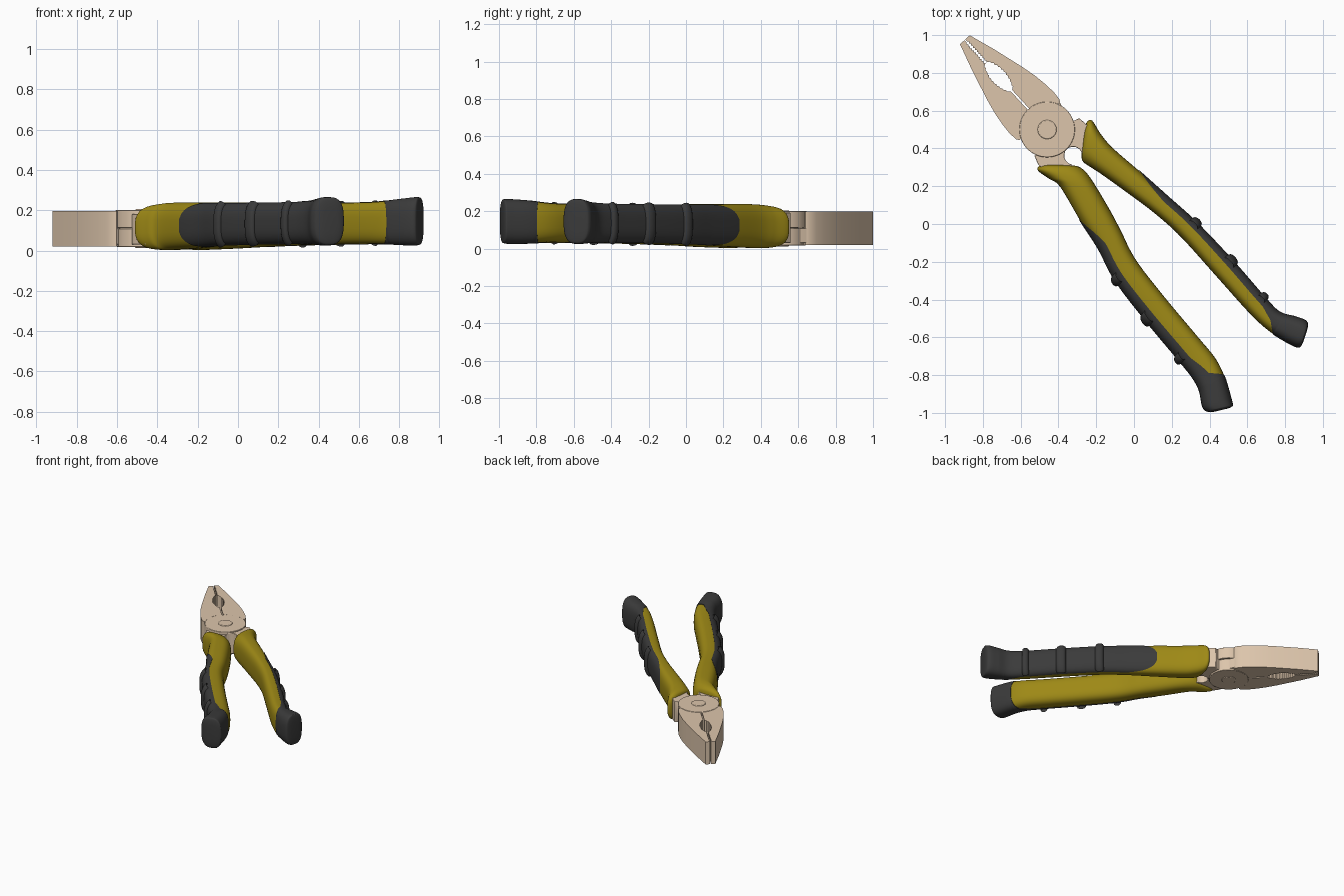
import bpy, bmesh
from math import sin, cos, acos, pi, sqrt, radians
from mathutils import Vector

if "Cube" in bpy.data.objects:
    bpy.data.objects.remove(bpy.data.objects["Cube"])

def material(name, rgb):
    m = bpy.data.materials.new(name)
    m.diffuse_color = (*rgb, 1)
    m.use_nodes = True
    m.node_tree.nodes["Principled BSDF"].inputs["Base Color"].default_value = m.diffuse_color
    return m

STEEL = material("steel", (0.72, 0.56, 0.41))
YELLOW = material("yellow_rubber", (0.34, 0.25, 0.008))
DARK = material("dark_rubber", (0.043, 0.043, 0.043))

def finish(name, bm, mat, bevel=0, angle=35):
    bmesh.ops.remove_doubles(bm, verts=bm.verts, dist=0.0003)
    bmesh.ops.recalc_face_normals(bm, faces=bm.faces)
    me = bpy.data.meshes.new(name)
    bm.to_mesh(me)
    bm.free()
    ob = bpy.data.objects.new(name, me)
    bpy.context.collection.objects.link(ob)
    me.materials.append(mat)
    if bevel:
        b = ob.modifiers.new("bevel", 'BEVEL')
        b.width, b.segments, b.limit_method = bevel, 2, 'ANGLE'
    bpy.ops.object.select_all(action='DESELECT')
    ob.select_set(True)
    bpy.context.view_layer.objects.active = ob
    bpy.ops.object.shade_smooth_by_angle(angle=radians(angle))
    return ob

def plate(name, pts, z0, z1, bevel=0):
    """Flat outline extruded from z0 to z1."""
    bm = bmesh.new()
    lo = [bm.verts.new((x, y, z0)) for x, y in pts]
    hi = [bm.verts.new((x, y, z1)) for x, y in pts]
    bm.faces.new(lo)
    bm.faces.new(hi)
    for k in range(len(pts)):
        j = (k + 1) % len(pts)
        bm.faces.new((lo[k], lo[j], hi[j], hi[k]))
    return finish(name, bm, STEEL, bevel)

def spline(rows, t):
    """Catmull-Rom through rows of numbers."""
    n = len(rows) - 1
    i = min(int(t), n - 1)
    u = t - i
    a, b, c, d = (Vector(rows[min(max(k, 0), n)]) for k in range(i - 1, i + 3))
    return (b * 2 + (c - a) * u + (a * 2 - b * 5 + c * 4 - d) * u**2
            + (b * 3 - a - c * 3 + d) * u**3) / 2

def lerp(keys, t):
    for (a, va), (b, vb) in zip(keys, keys[1:]):
        if t <= b:
            return va + (vb - va) * max(0, t - a) / (b - a)
    return keys[-1][1]

HEIGHT = [(h, 0) for h in (.09, .108, .116, .117, .114, .109, .105,
                           .103, .103, .106, .113, .117, .112)]
P = 2.8   # roundness of the grip section

def loft(name, rail, t0, t1, mat, cover, inflate, steps, n=40):
    """Sweep a rounded section; cover(t) is how far it wraps from the outer edge."""
    bm = bmesh.new()
    rings = []
    for k in range(steps + 1):
        t = t0 + (t1 - t0) * k / steps
        ox, oy, ix, iy = spline(rail, t)
        c = Vector((ox + ix, oy + iy)) / 2
        d = Vector((ox - ix, oy - iy)) / 2
        hh, zc, inf = spline(HEIGHT, t)[0], 0.112 + 0.003 * t, inflate(t)
        e = max((t - 11.5) / 0.6, (0.5 - t) / 0.7, 0)     # rounded ends
        s = sqrt(1 - e * e)
        vb = 1 - 2 * cover(t)
        th = acos(max(-1, min(1, (1 if vb > 0 else -1) * abs(vb) ** (P / 2))))
        ring = []
        for j in range(n + 1):
            a = -th + 2 * th * j / n
            v = abs(cos(a)) ** (2 / P) * (1 if cos(a) > 0 else -1)
            w = abs(sin(a)) ** (2 / P) * (1 if sin(a) > 0 else -1)
            p = c + d * (1 + inf / d.length) * v * s
            ring.append(bm.verts.new((p.x, p.y, zc + (hh + inf) * w * s)))
        rings.append(ring)
    for A, B in zip(rings, rings[1:]):
        for j in range(n + 1):
            q = (j + 1) % (n + 1)
            bm.faces.new((A[j], A[q], B[q], B[j]))
    bm.faces.new(rings[0])
    bm.faces.new(rings[-1])
    return finish(name, bm, mat, angle=50)

# Handle rails: outer x, y then inner x, y, from pivot to end
RIGHT = [(-.26, .53, -.28, .35), (-.225, .55, -.265, .325), (-.175, .475, -.22, .295),
         (-.11, .40, -.16, .255), (.04, .27, -.035, .165), (.18, .145, .105, .06),
         (.33, .01, .245, -.065), (.52, -.19, .43, -.27), (.69, -.385, .60, -.46),
         (.77, -.465, .70, -.555), (.85, -.49, .79, -.615), (.905, -.51, .86, -.65),
         (.925, -.535, .89, -.645)]
LEFT = [(-.495, .315, -.30, .31), (-.51, .285, -.265, .285), (-.45, .24, -.235, .25),
        (-.39, .195, -.19, .18), (-.28, .01, -.12, .06), (-.19, -.13, -.07, -.035),
        (-.10, -.30, .01, -.19), (.06, -.51, .16, -.385), (.235, -.72, .34, -.60),
        (.307, -.81, .43, -.71), (.345, -.88, .48, -.81), (.365, -.97, .515, -.93),
        (.40, -1.0, .525, -.97)]

for side, rail, end in (("right", RIGHT, 9.4), ("left", LEFT, 9.9)):
    # yellow handle core
    loft(side + "_handle", rail, 0, 11, YELLOW, lambda t: 1, lambda t: 0, 80)
    # dark outer grip and end cap
    keys = [(3.9, 0.005), (4.4, .17), (5, .32), (8.2, .36), (end - .5, .55), (end, 1), (13, 1)]
    loft(side + "_grip", rail, 3.9, 12, DARK, lambda t: lerp(keys, t), lambda t: .003, 100)
    # raised finger ribs
    for k in (6, 7, 8):
        loft(f"{side}_grip_rib_{k - 5}", rail, k - .13, k + .13, DARK, lambda t: .2,
             lambda t: .003 + .019 * max(0, 1 - ((t - k) / .13) ** 2) ** .5, 10)

# Jaw space: s runs from the pivot to the tip, n across
PIVOT = Vector((-.46, .50))
AX, NX = Vector((-.675, .737)), Vector((.737, .675))

def to_xy(s, n):
    p = PIVOT + AX * s + NX * n
    return p.x, p.y

for side, sg in (("right", 1), ("left", -1)):
    outline = [(.645, .035), (.50, .081), (.33, .128), (.25, .146), (.18, .156),
               (.12, .160), (.072, .156), (.056, .144), (.062, .115), (.02, .06),
               (.02, .005), (.28, .005)]
    # toothed pipe grip, then toothed tip
    for k in range(1, 20):
        u = k / 20
        outline.append((.28 + .2 * u, .005 + .032 * sin(pi * u) ** .7 + .006 * (k % 2)))
    for k in range(21):
        outline.append((.48 + .0075 * k, .003 + .007 * (k % 2)))
    outline.append((.645, .003))
    plate(side + "_jaw", [to_xy(s, sg * n) for s, n in outline], .02, .197)

# Pivot plates and rivet
def disc(name, r, z0, z1, bevel):
    plate(name, [(PIVOT.x + r * cos(2 * pi * k / 64), PIVOT.y + r * sin(2 * pi * k / 64))
                 for k in range(64)], z0, z1, bevel)

disc("pivot_plate_top", .147, .112, .2, .003)
disc("pivot_plate_bottom", .14, .017, .109, .003)
disc("rivet", .05, .012, .205, .004)

# Shanks joining the pivot to the handles, scalloped around a round gap
gap = [(-.322 + .047 * cos(radians(a)), .362 + .047 * sin(radians(a))) for a in range(20, 151, 13)]
plate("right_shank", [(-.42, .50), (-.40, .60), (-.36, .575), (-.34, .55), (-.315, .548),
                      (-.29, .56), (-.22, .50), (-.20, .40), (-.24, .345)] + gap, .03, .192, .003)
gap = [(-.322 + .047 * cos(radians(a)), .362 + .047 * sin(radians(a))) for a in range(150, 261, 11)]
plate("left_shank", [(-.40, .44), (-.40, .40)] + gap + [(-.31, .27), (-.46, .26), (-.51, .32),
                     (-.527, .362), (-.50, .38), (-.52, .405), (-.51, .45)], .03, .180, .003)

# Small cheeks filling the pivot flanks under the left jaw
plate("left_jaw_heel", [(-.62, .47), (-.605, .445), (-.585, .46), (-.57, .435),
                        (-.545, .425), (-.50, .46), (-.52, .56)], .03, .11, .003)
plate("right_jaw_heel", [(-.40, .66), (-.37, .60), (-.365, .585), (-.35, .57),
                         (-.40, .52), (-.46, .58)], .03, .11, .003)
